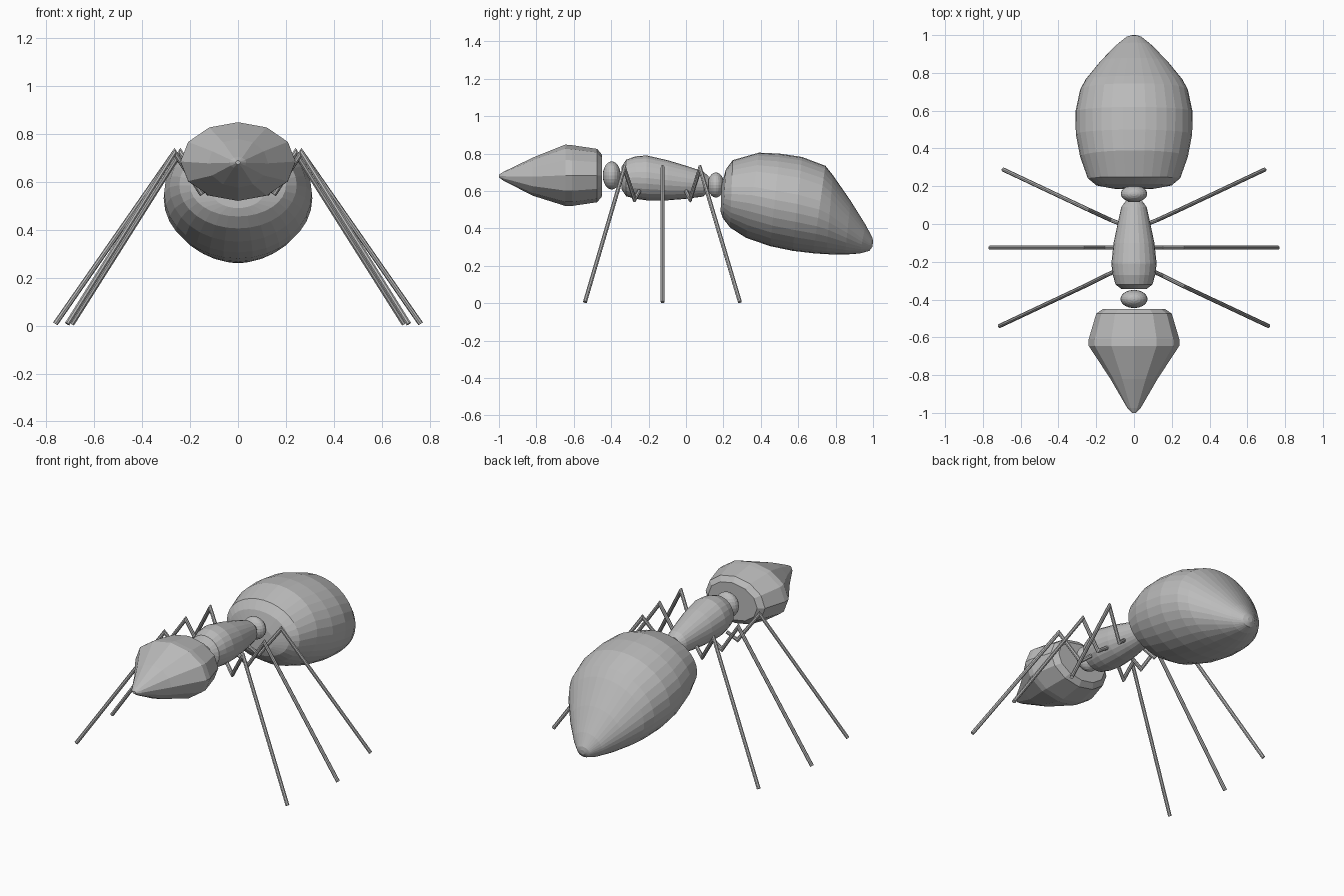
import bpy, bmesh, math
from mathutils import Vector

if "Cube" in bpy.data.objects:
    bpy.data.objects.remove(bpy.data.objects["Cube"])

mat = bpy.data.materials.new("plain grey")
mat.diffuse_color = (0.5, 0.5, 0.5, 1)
mat.use_nodes = True
mat.node_tree.nodes["Principled BSDF"].inputs["Base Color"].default_value = mat.diffuse_color


def finish(name, bm):
    bmesh.ops.recalc_face_normals(bm, faces=bm.faces)
    me = bpy.data.meshes.new(name)
    bm.to_mesh(me)
    bm.free()
    me.materials.append(mat)
    ob = bpy.data.objects.new(name, me)
    bpy.context.collection.objects.link(ob)
    return ob


def loft(name, rings, sides):
    """Each ring: bottom (y, z), top (y, z), half width; elliptical section."""
    bm = bmesh.new()
    loops = []
    for by, bz, ty, tz, w in rings:
        c = Vector((0, (by + ty) / 2, (bz + tz) / 2))
        up = Vector((0, (ty - by) / 2, (tz - bz) / 2))
        loops.append([bm.verts.new(c + up * math.cos(a) + Vector((w * math.sin(a), 0, 0)))
                      for a in (2 * math.pi * i / sides for i in range(sides))])
    for a, b in zip(loops, loops[1:]):
        for i in range(sides):
            j = (i + 1) % sides
            bm.faces.new((a[i], a[j], b[j], b[i]))
    bm.faces.new(loops[0])
    bm.faces.new(loops[-1])
    return finish(name, bm)


def bead(name, loc, half):
    bm = bmesh.new()
    bmesh.ops.create_uvsphere(bm, u_segments=20, v_segments=12, radius=1)
    for v in bm.verts:
        v.co = Vector([v.co[k] * half[k] + loc[k] for k in range(3)])
    return finish(name, bm)


def leg(name, pts, r=0.011, sides=8):
    """Bent rod with mitred joints."""
    bm = bmesh.new()
    pts = [Vector(p) for p in pts]
    flat = Vector((pts[-1].x - pts[0].x, pts[-1].y - pts[0].y, 0)).normalized()
    side = flat.cross(Vector((0, 0, 1)))
    loops = []
    for i, p in enumerate(pts):
        d0 = (p - pts[i - 1]).normalized() if i else (pts[1] - p).normalized()
        d1 = (pts[i + 1] - p).normalized() if i < len(pts) - 1 else d0
        t = (d0 + d1).normalized()
        n = side.cross(t) * min(1.7, 1 / max(0.3, t.dot(d0)))
        loops.append([bm.verts.new(p + r * (math.cos(a) * n + math.sin(a) * side))
                      for a in (2 * math.pi * k / sides for k in range(sides))])
    for a, b in zip(loops, loops[1:]):
        for i in range(sides):
            j = (i + 1) % sides
            bm.faces.new((a[i], a[j], b[j], b[i]))
    bm.faces.new(loops[0])
    bm.faces.new(loops[-1])
    return finish(name, bm)


# Head: low-poly, pointed forward
loft("head", [
    (-1.0, 0.672, -1.0, 0.688, 0.01),
    (-0.975, 0.655, -0.975, 0.703, 0.035),
    (-0.82, 0.575, -0.82, 0.778, 0.125),
    (-0.645, 0.52, -0.645, 0.848, 0.24),
    (-0.61, 0.52, -0.61, 0.845, 0.24),
    (-0.475, 0.54, -0.475, 0.825, 0.2),
    (-0.45, 0.57, -0.45, 0.795, 0.165)], 12)

# Neck and waist beads
bead("neck", (0, -0.397, 0.683), (0.072, 0.048, 0.075))
bead("waist", (0, 0.16, 0.632), (0.07, 0.045, 0.067))

# Thorax
loft("thorax", [
    (-0.345, 0.61, -0.345, 0.73, 0.065),
    (-0.32, 0.572, -0.32, 0.767, 0.098),
    (-0.27, 0.558, -0.27, 0.785, 0.112),
    (-0.21, 0.55, -0.21, 0.79, 0.12),
    (-0.1, 0.55, -0.1, 0.765, 0.108),
    (0.0, 0.558, 0.0, 0.735, 0.087),
    (0.09, 0.57, 0.09, 0.705, 0.067),
    (0.12, 0.595, 0.12, 0.68, 0.045)], 24)

# Abdomen: drooping egg
loft("abdomen", [
    (0.185, 0.49, 0.19, 0.63, 0.11),
    (0.197, 0.455, 0.213, 0.715, 0.2),
    (0.235, 0.405, 0.25, 0.765, 0.245),
    (0.32, 0.35, 0.39, 0.805, 0.285),
    (0.45, 0.305, 0.50, 0.80, 0.308),
    (0.57, 0.28, 0.62, 0.782, 0.31),
    (0.68, 0.267, 0.745, 0.735, 0.285),
    (0.75, 0.262, 0.785, 0.685, 0.255),
    (0.85, 0.26, 0.88, 0.548, 0.175),
    (0.93, 0.266, 0.96, 0.42, 0.095),
    (0.98, 0.28, 0.997, 0.35, 0.042),
    (0.997, 0.302, 1.0, 0.33, 0.015)], 32)

# Three pairs of bent legs: inner end, low joint, knee, foot
LEGS = {
    "front": [(0.10, -0.25), (0.155, -0.275), (0.265, -0.33), (0.712, -0.54)],
    "middle": [(0.09, -0.125), (0.155, -0.125), (0.265, -0.125), (0.762, -0.125)],
    "rear": [(0.07, 0.0), (0.125, 0.022), (0.24, 0.075), (0.692, 0.288)],
}
for part, xy in LEGS.items():
    for s, word in ((1, "left"), (-1, "right")):
        leg(f"{part}_{word}_leg",
            [(s * x, y, z) for (x, y), z in zip(xy, (0.60, 0.555, 0.722, 0.007))])
